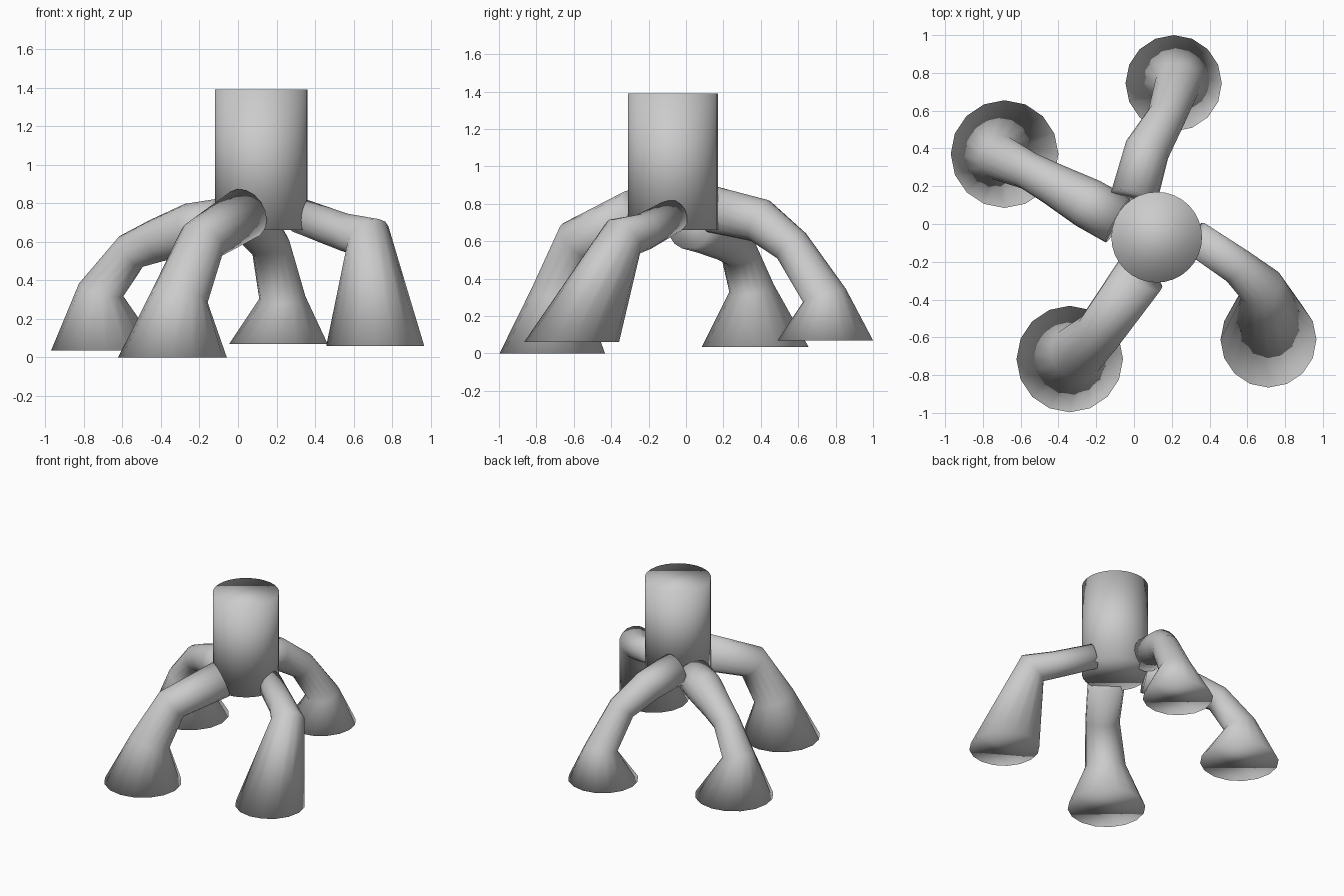
import bpy, bmesh, math
from mathutils import Vector

if "Cube" in bpy.data.objects:
    bpy.data.objects.remove(bpy.data.objects["Cube"])

SIDES = 16


def finish(bm, name):
    bmesh.ops.recalc_face_normals(bm, faces=bm.faces)
    for f in bm.faces:
        f.smooth = True
    mesh = bpy.data.meshes.new(name)
    bm.to_mesh(mesh)
    bm.free()
    bpy.context.collection.objects.link(bpy.data.objects.new(name, mesh))


def leg(name, path):
    """Sweep a closed tube along (x, y, z, radius) points, from flat foot up to hip."""
    bm = bmesh.new()
    pts = [Vector(p[:3]) for p in path]
    up = Vector((0, 0, 1))
    normal, side, front = up.copy(), Vector((1, 0, 0)), Vector((0, 1, 0))
    rings = []
    for i, p in enumerate(pts):
        new = up
        if i > 0:
            new = (p - pts[i - 1]).normalized()
            if i < len(pts) - 1:
                new = (new + (pts[i + 1] - p).normalized()).normalized()
        turn = normal.rotation_difference(new)
        side, front, normal = turn @ side, turn @ front, new
        r = path[i][3]
        rings.append([bm.verts.new(p + r * (math.cos(a) * side + math.sin(a) * front))
                      for a in (2 * math.pi * k / SIDES for k in range(SIDES))])
    for a, b in zip(rings, rings[1:]):
        for k in range(SIDES):
            n = (k + 1) % SIDES
            bm.faces.new((a[k], a[n], b[n], b[k]))
    bm.faces.new(rings[0][::-1])
    bm.faces.new(rings[-1])
    finish(bm, name)


# Upright body cylinder
bm = bmesh.new()
bmesh.ops.create_cone(bm, cap_ends=True, segments=32, radius1=0.24, radius2=0.24, depth=0.73)
bmesh.ops.translate(bm, verts=bm.verts, vec=(0.12, -0.07, 1.025))
finish(bm, "body")

# Four bent legs with flared feet
leg("front_left_leg", [(-0.34, -0.715, 0, 0.282), (-0.30, -0.68, 0.32, 0.147),
                       (-0.185, -0.575, 0.605, 0.125), (0.035, -0.265, 0.745, 0.137)])
leg("front_right_leg", [(0.712, -0.612, 0.06, 0.254), (0.675, -0.335, 0.622, 0.122),
                        (0.55, -0.225, 0.65, 0.098), (0.32, -0.07, 0.735, 0.092)])
leg("back_right_leg", [(0.21, 0.745, 0.07, 0.255), (0.23, 0.74, 0.31, 0.12),
                       (0.17, 0.565, 0.575, 0.102), (0.07, 0.395, 0.71, 0.12),
                       (0.0, 0.14, 0.77, 0.125)])
leg("back_left_leg", [(-0.685, 0.37, 0.035, 0.285), (-0.71, 0.35, 0.35, 0.12),
                      (-0.555, 0.28, 0.55, 0.1), (-0.425, 0.21, 0.605, 0.112),
                      (-0.245, 0.11, 0.665, 0.135), (-0.085, 0.02, 0.69, 0.135)])
